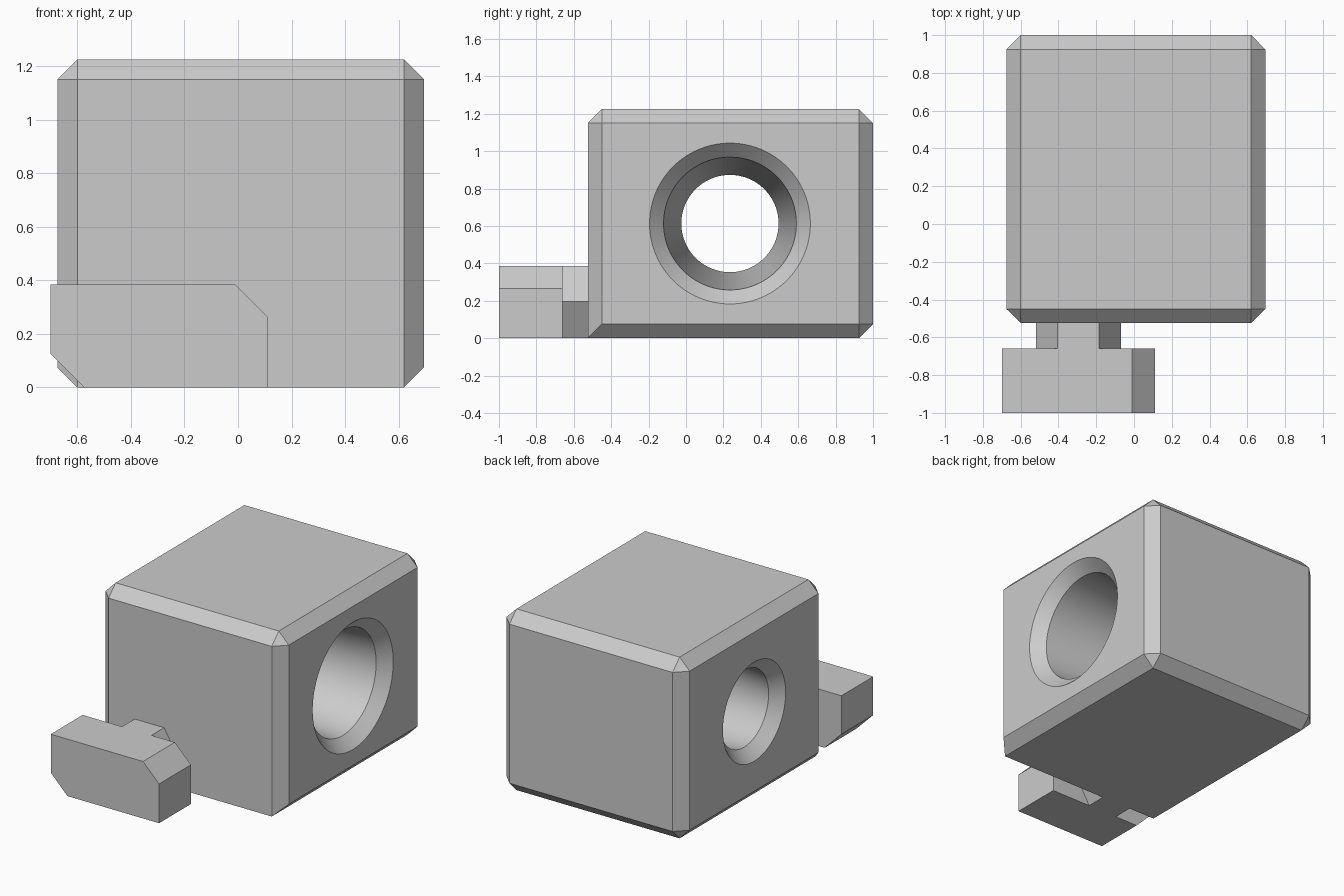
import bpy
import bmesh
from math import radians
from mathutils import Matrix, Vector

cube = bpy.data.objects.get("Cube")
if cube:
    bpy.data.objects.remove(cube, do_unlink=True)

grey = bpy.data.materials.new("plain_grey")
grey.use_nodes = True
grey.diffuse_color = (0.6, 0.6, 0.6, 1)
grey.node_tree.nodes["Principled BSDF"].inputs["Base Color"].default_value = (0.6, 0.6, 0.6, 1)


def make_object(name, bm):
    bmesh.ops.recalc_face_normals(bm, faces=bm.faces)
    mesh = bpy.data.meshes.new(name)
    bm.to_mesh(mesh)
    bm.free()
    mesh.materials.append(grey)
    obj = bpy.data.objects.new(name, mesh)
    bpy.context.collection.objects.link(obj)
    return obj


def prism(name, profile, y0, y1):
    """Extrude an x-z outline from y0 to y1."""
    bm = bmesh.new()
    face = bm.faces.new([bm.verts.new((x, y0, z)) for x, z in profile])
    result = bmesh.ops.extrude_face_region(bm, geom=[face])
    verts = [v for v in result["geom"] if isinstance(v, bmesh.types.BMVert)]
    bmesh.ops.translate(bm, verts=verts, vec=(0, y1 - y0, 0))
    return make_object(name, bm)


# Main block: every edge chamfered except the front bottom one
low, high = Vector((-0.675, -0.525, 0)), Vector((0.695, 1, 1.225))
bm = bmesh.new()
bmesh.ops.create_cube(bm, size=1)
bmesh.ops.scale(bm, verts=bm.verts, vec=high - low)
bmesh.ops.translate(bm, verts=bm.verts, vec=(low + high) / 2)
edges = [e for e in bm.edges
         if not all(v.co.y < 0 and v.co.z < 0.1 for v in e.verts)]
bmesh.ops.bevel(bm, geom=edges, offset=0.075, offset_type='OFFSET',
                segments=1, affect='EDGES', clamp_overlap=True)
block = make_object("block", bm)

# Tapered through bore with a countersink at each end
stations = [(-0.775, 0.435), (-0.6, 0.26), (0.62, 0.355), (0.795, 0.53)]
steps = 96
bm = bmesh.new()
rings = []
for x, radius in stations:
    spoke = Vector((x, 0, radius))
    rings.append([bm.verts.new(Matrix.Rotation(radians(360 * i / steps), 3, 'X') @ spoke
                               + Vector((0, 0.235, 0.613))) for i in range(steps)])
for a, b in zip(rings, rings[1:]):
    for i in range(steps):
        j = (i + 1) % steps
        bm.faces.new((a[i], a[j], b[j], b[i]))
bm.faces.new(rings[0])
bm.faces.new(rings[-1])
cutter = make_object("bore_cutter", bm)
cutter.hide_render = True

bpy.context.view_layer.objects.active = block
block.select_set(True)
cut = block.modifiers.new("bore", 'BOOLEAN')
cut.operation = 'DIFFERENCE'
cut.solver = 'EXACT'
cut.object = cutter
bpy.ops.object.modifier_apply(modifier=cut.name)
bpy.data.objects.remove(cutter, do_unlink=True)
bpy.ops.object.shade_smooth_by_angle(angle=radians(25))

# Hexagonal neck joining the block to the foot
prism("neck", [(-0.405, 0), (-0.185, 0), (-0.07, 0.195), (-0.185, 0.385),
               (-0.405, 0.385), (-0.52, 0.195)], -0.66, -0.525)

# Foot with two opposite corners cut off
prism("foot", [(-0.575, 0), (0.11, 0), (0.11, 0.265), (-0.01, 0.385),
               (-0.7, 0.385), (-0.7, 0.125)], -1, -0.66)
